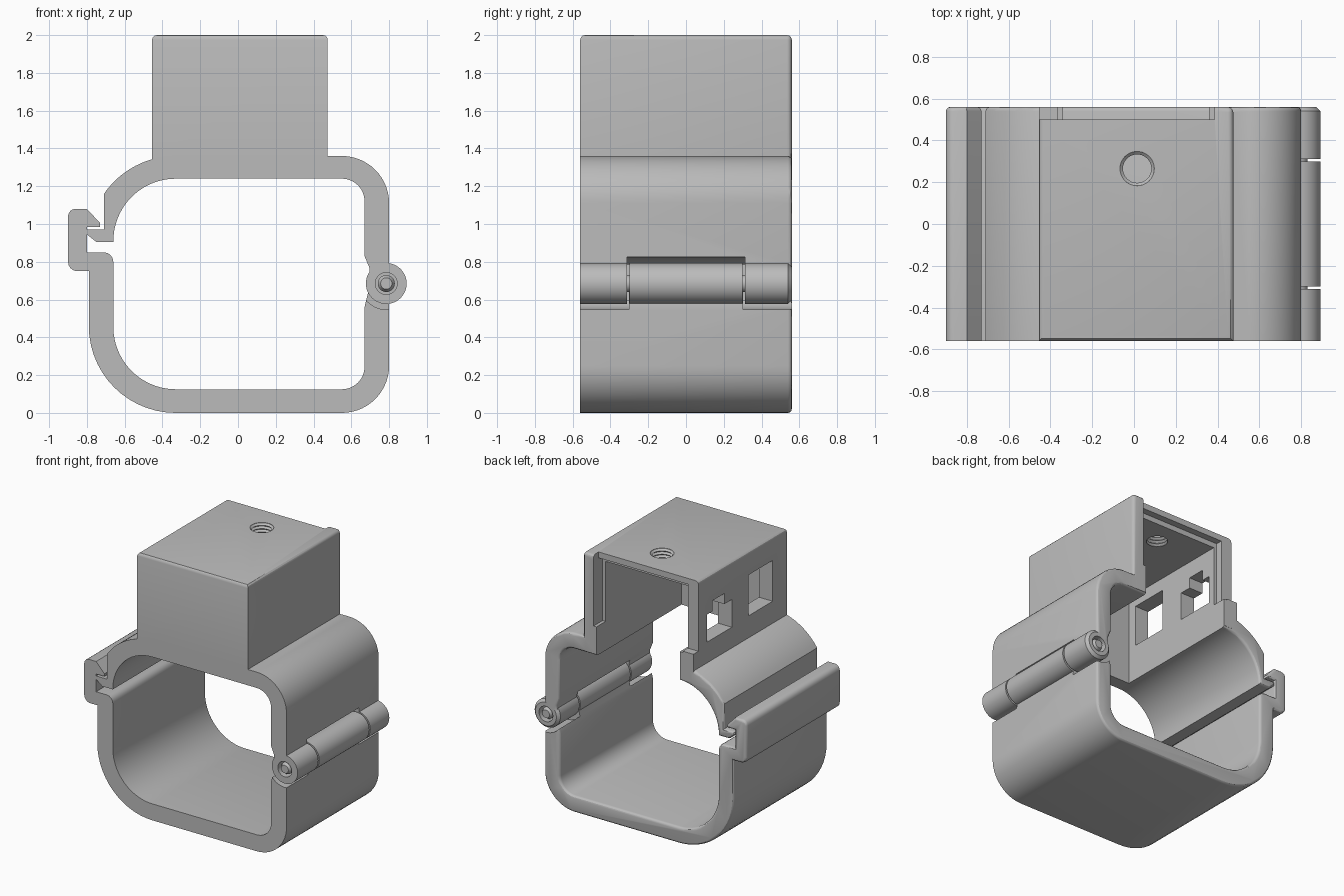
import bpy, bmesh, math
from mathutils import Matrix

if "Cube" in bpy.data.objects:
    bpy.data.objects.remove(bpy.data.objects["Cube"])

grey = bpy.data.materials.new("matte grey")
grey.use_nodes = True
colour = (0.5, 0.5, 0.5, 1)
grey.diffuse_color = colour
grey.node_tree.nodes["Principled BSDF"].inputs["Base Color"].default_value = colour

FRONT, BACK = -0.56, 0.56
HX, HZ, HR = 0.785, 0.685, 0.108   # hinge axis and knuckle radius


def finish(name, bm):
    bmesh.ops.recalc_face_normals(bm, faces=bm.faces)
    mesh = bpy.data.meshes.new(name)
    bm.to_mesh(mesh)
    bm.free()
    mesh.materials.append(grey)
    ob = bpy.data.objects.new(name, mesh)
    bpy.context.scene.collection.objects.link(ob)
    return ob


def extrude(name, profile, y0=FRONT, y1=BACK, round_back=0.0):
    """Extrude an (x, z) outline along y, optionally rounding its back rim."""
    bm = bmesh.new()
    face = bm.faces.new([bm.verts.new((x, y0, z)) for x, z in profile])
    made = bmesh.ops.extrude_face_region(bm, geom=[face])["geom"]
    moved = [v for v in made if isinstance(v, bmesh.types.BMVert)]
    bmesh.ops.translate(bm, verts=moved, vec=(0, y1 - y0, 0))
    if round_back:
        rim = [e for e in made if isinstance(e, bmesh.types.BMEdge)]
        bmesh.ops.bevel(bm, geom=rim, offset=round_back, segments=3,
                        profile=0.5, affect='EDGES')
    return finish(name, bm)


def block(name, x, y, z, bevel=0.0, pick=None):
    bm = bmesh.new()
    bmesh.ops.create_cube(bm, size=1)
    for v in bm.verts:
        v.co = [lo if c < 0 else hi for c, (lo, hi) in zip(v.co, (x, y, z))]
    if bevel:
        edges = [e for e in bm.edges if pick(*((e.verts[0].co + e.verts[1].co) / 2))]
        bmesh.ops.bevel(bm, geom=edges, offset=bevel, segments=3,
                        profile=0.5, affect='EDGES')
    return finish(name, bm)


def lathe(name, profile, matrix, sides=48):
    """Spin an (r, h) profile into a closed solid about local z."""
    bm = bmesh.new()
    rings = [[bm.verts.new((r * math.cos(math.tau * i / sides),
                            r * math.sin(math.tau * i / sides), h))
              for i in range(sides)] for r, h in profile]
    for a, b in zip(rings, rings[1:]):
        for i in range(sides):
            j = (i + 1) % sides
            bm.faces.new((a[i], a[j], b[j], b[i]))
    bm.faces.new(rings[0])
    bm.faces.new(rings[-1])
    bm.transform(matrix)
    return finish(name, bm)


def hinge_lathe(name, profile):
    return lathe(name, profile, Matrix.Translation((HX, 0, HZ)) @ Matrix.Rotation(-math.pi / 2, 4, 'X'))


def combine(ob, others, operation):
    for other in others:
        mod = ob.modifiers.new("combine", 'BOOLEAN')
        mod.operation, mod.object, mod.solver = operation, other, 'EXACT'
        graph = bpy.context.evaluated_depsgraph_get()
        mesh = bpy.data.meshes.new_from_object(ob.evaluated_get(graph))
        ob.modifiers.clear()
        ob.data = mesh
        bpy.data.objects.remove(other)


def arc(cx, cz, r, start, end, n=14):
    angles = [math.radians(start + (end - start) * i / n) for i in range(n + 1)]
    return [(cx + r * math.cos(a), cz + r * math.sin(a)) for a in angles]


# Upper half of the clamp with its small latch hook
upper_profile = (
    [(-0.66, 0.905), (-0.75, 0.905), (-0.8, 0.945), (-0.8, 0.97), (-0.71, 0.97)]
    + arc(-0.33, 0.9, 0.46, 145.7, 90)
    + arc(0.55, 1.11, 0.25, 90, 0)
    + [(0.8, 0.78), (HX, HZ), (0.7, HZ), (0.695, 0.77), (0.67, 0.83)]
    + arc(0.55, 1.12, 0.12, 0, 90)
    + arc(-0.33, 0.91, 0.33, 90, 178))
upper = extrude("upper_clamp_and_housing", upper_profile, round_back=0.02)

# Housing on top
housing = block("housing", (-0.455, 0.475), (FRONT, BACK), (1.25, 2), 0.025,
                lambda x, y, z: z > 1.9 or (y > 0.5 and x > 0.4 and z > 1.3))
combine(upper, [housing], 'UNION')

# Hollow, lid seat and side windows
thread = [(0.078, 1.85)]
for i in range(6):
    thread += [(0.068, 1.86 + i * 0.025), (0.082, 1.8725 + i * 0.025)]
thread += [(0.084, 2.02)]
cuts = [
    block("hollow", (-0.34, 0.36), (-0.46, 0.7), (1.1, 1.915)),
    block("lid_seat", (-0.365, 0.385), (0.45, 0.7), (1.46, 1.955)),
    block("roof_setback", (-0.6, 0.385), (0.5, 0.7), (1.47, 2.1)),
    block("front_window", (-0.6, -0.2), (-0.39, -0.1), (1.51, 1.82)),
    block("back_window", (-0.6, -0.2), (0.1, 0.4), (1.5, 1.71)),
    block("back_window_notch", (-0.6, -0.2), (0.19, 0.33), (1.6, 1.79)),
    lathe("screw_thread", thread, Matrix.Translation((0.015, 0.265, 0))),
    hinge_lathe("middle_clearance", [(0.14, -0.312), (0.14, 0.312)]),
]
combine(upper, cuts, 'DIFFERENCE')

# Lower half of the clamp with its outer latch
lower_profile = (
    [(-0.79, 0.75), (-0.85, 0.75)] + arc(-0.85, 0.8, 0.05, 260, 180, 4)
    + arc(-0.86, 1.04, 0.04, 180, 90, 4)
    + [(-0.8, 1.08), (-0.73, 1.005), (-0.73, 0.985), (-0.8, 0.985), (-0.8, 0.85)]
    + arc(-0.71, 0.8, 0.05, 90, 0, 4)
    + arc(-0.33, 0.455, 0.33, 180, 270)
    + arc(0.55, 0.245, 0.12, -90, 0)
    + [(0.67, 0.56), (0.7, HZ), (HX, HZ), (0.8, 0.56)]
    + arc(0.55, 0.25, 0.25, 0, -90)
    + arc(-0.33, 0.46, 0.46, 270, 180))
lower = extrude("lower_clamp", lower_profile, round_back=0.02)
combine(lower, [hinge_lathe("end_clearance", [(0.138, s * 0.302), (0.138, s * 0.7)])
                for s in (-1, 1)], 'DIFFERENCE')

# Hinge knuckles: the outer pair on the upper half, the middle one on the lower
for s in (-1, 1):
    knuckle = hinge_lathe("outer_knuckle", [(HR, s * 0.312), (HR, s * 0.54), (HR - 0.02, s * 0.56)]
                          if s > 0 else [(HR, s * 0.312), (HR, FRONT)])
    combine(upper, [knuckle], 'UNION')
    combine(upper, [hinge_lathe("pin_hole", [(0.058, s * 0.25), (0.058, s * 0.7)])], 'DIFFERENCE')
combine(lower, [hinge_lathe("middle_knuckle", [(HR, -0.3), (HR, 0.3)])], 'UNION')
hinge_lathe("hinge_pin", [(0.03, -0.56), (0.045, -0.535), (0.045, 0.535), (0.03, 0.56)])

# Smooth shading with crisp edges
for ob in bpy.context.scene.objects:
    ob.select_set(ob.type == 'MESH')
bpy.context.view_layer.objects.active = upper
bpy.ops.object.shade_smooth_by_angle(angle=math.radians(30))
